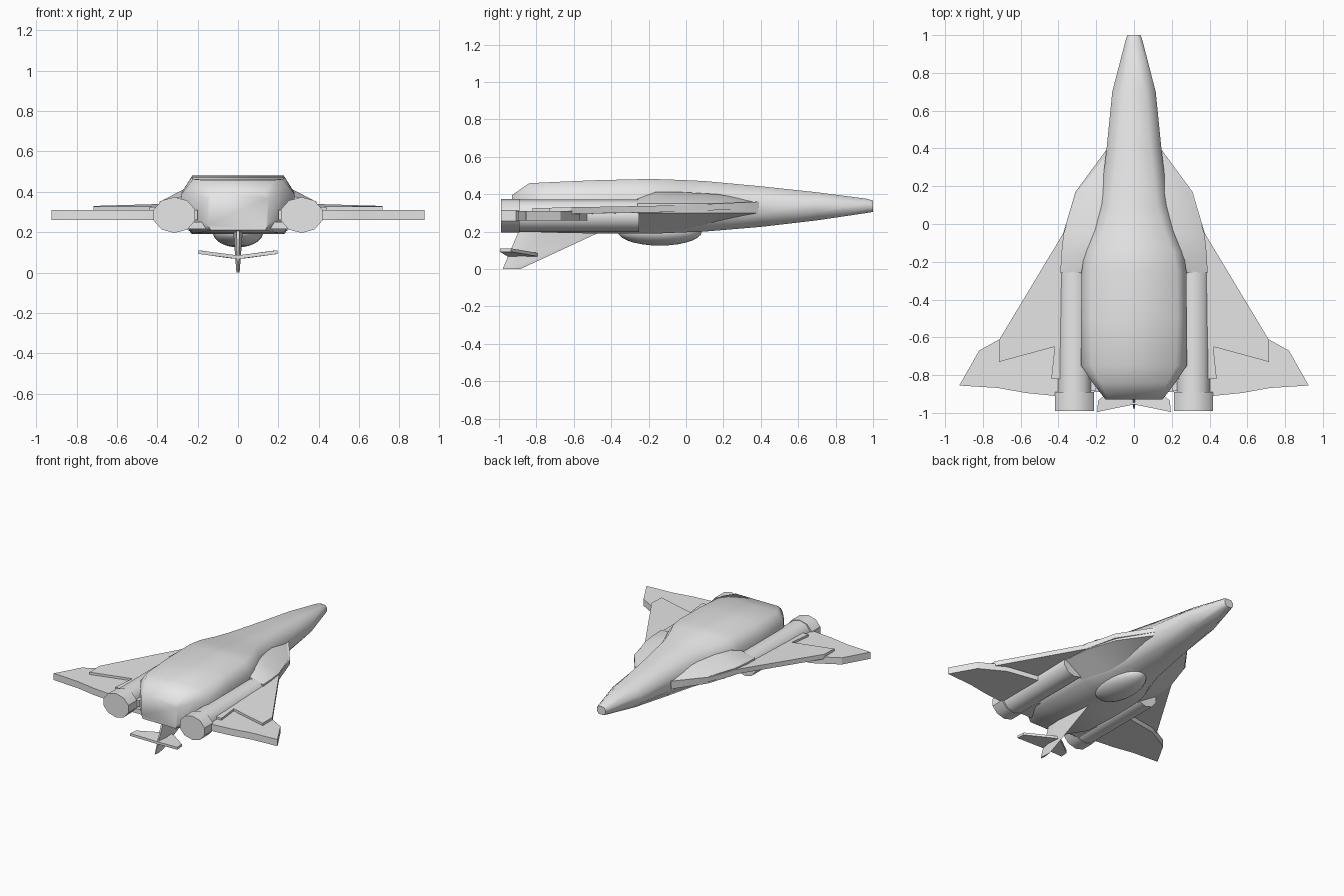
import bpy, bmesh, math
from mathutils import Vector

cube = bpy.data.objects.get("Cube")
if cube:
    bpy.data.objects.remove(cube, do_unlink=True)

grey = bpy.data.materials.new("hull_grey")
grey.use_nodes = True
grey.diffuse_color = (0.8, 0.8, 0.8, 1)
grey.node_tree.nodes["Principled BSDF"].inputs["Base Color"].default_value = (0.8, 0.8, 0.8, 1)


def finish(name, bm, angle=30, mirror=False):
    """Turn a bmesh into a shaded object, optionally mirrored across x."""
    bmesh.ops.recalc_face_normals(bm, faces=bm.faces)
    mesh = bpy.data.meshes.new(name)
    bm.to_mesh(mesh)
    bm.free()
    mesh.materials.append(grey)
    obj = bpy.data.objects.new(name, mesh)
    bpy.context.collection.objects.link(obj)
    bpy.ops.object.select_all(action='DESELECT')
    obj.select_set(True)
    bpy.context.view_layer.objects.active = obj
    bpy.ops.object.shade_smooth_by_angle(angle=math.radians(angle))
    if mirror:
        obj.modifiers.new("mirror", 'MIRROR').use_mirror_merge = False
    return obj


def loft(name, rings, angle=30, mirror=False):
    """Skin a row of equal-length rings and cap both ends."""
    bm = bmesh.new()
    rows = [[bm.verts.new(p) for p in ring] for ring in rings]
    n = len(rows[0])
    for a, b in zip(rows, rows[1:]):
        for i in range(n):
            j = (i + 1) % n
            bm.faces.new((a[i], a[j], b[j], b[i]))
    bm.faces.new(rows[0])
    bm.faces.new(rows[-1])
    return finish(name, bm, angle, mirror)


def plate(name, outline, thick, mirror=False):
    """Slab whose top corners are given; it hangs down by its thickness."""
    low = [Vector(p) - Vector((0, 0, thick)) for p in outline]
    return loft(name, [outline, low], 20, mirror)


# Fuselage: y, half width, top, bottom, flat share of width, upright share of height
def hull_ring(y, w, top, bot, r, s):
    mid, h = (top + bot) / 2, (top - bot) / 2
    quarter = [(w * r, h), (w, h * s), (w, -h * s), (w * r, -h)]
    pts = quarter + [(-x, z) for x, z in reversed(quarter)]
    return [(x, y, mid + z) for x, z in pts]


hull = [
    (1.00, 0.035, 0.365, 0.305, 0.55, 0.40),
    (0.97, 0.045, 0.375, 0.300, 0.55, 0.40),
    (0.70, 0.115, 0.410, 0.260, 0.55, 0.40),
    (0.40, 0.145, 0.442, 0.225, 0.60, 0.40),
    (0.10, 0.180, 0.470, 0.200, 0.68, 0.42),
    (-0.03, 0.215, 0.476, 0.195, 0.74, 0.44),
    (-0.15, 0.262, 0.480, 0.190, 0.80, 0.45),
    (-0.25, 0.277, 0.480, 0.190, 0.82, 0.45),
    (-0.50, 0.280, 0.474, 0.190, 0.82, 0.45),
    (-0.75, 0.280, 0.463, 0.195, 0.80, 0.45),
    (-0.84, 0.220, 0.458, 0.200, 0.80, 0.45),
    (-0.93, 0.150, 0.395, 0.210, 0.90, 0.70),
]
loft("fuselage", [hull_ring(*h) for h in hull], 62)

# Shoulder fairings leading into the engines: y, inner x, outer x, top, bottom
fairing = [
    (0.385, 0.12, 0.148, 0.360, 0.335),
    (0.17, 0.13, 0.300, 0.400, 0.250),
    (-0.05, 0.18, 0.373, 0.412, 0.205),
    (-0.16, 0.22, 0.385, 0.412, 0.200),
    (-0.26, 0.24, 0.390, 0.375, 0.205),
]
loft("intake_fairings",
     [[(a, y, t), (a + 0.3 * (b - a), y, t), (b, y, 0.35), (b, y, 0.30), (a, y, bot)]
      for y, a, b, t, bot in fairing], 40, True)

# Main delta wings
plate("main_wings", [
    (0.10, 0.39, 0.360), (0.148, 0.39, 0.360), (0.31, 0.17, 0.350),
    (0.375, -0.05, 0.340), (0.715, -0.615, 0.330), (0.715, -0.73, 0.327),
    (0.42, -0.65, 0.327), (0.438, -0.82, 0.325), (0.20, -0.82, 0.325)], 0.035, True)

# Lower rear wings with swept tips
plate("rear_wings", [
    (0.22, -0.50, 0.31), (0.64, -0.57, 0.31), (0.82, -0.67, 0.31),
    (0.925, -0.855, 0.31), (0.72, -0.868, 0.31), (0.57, -0.895, 0.31),
    (0.42, -0.91, 0.31), (0.20, -0.88, 0.31)], 0.05, True)


# Engine pods and their slightly larger nozzles
def pod_ring(y, rx, rz, cx=0.315, cz=0.285, sides=10):
    turn = [math.tau * (i + 0.5) / sides for i in range(sides)]
    return [(cx + rx * math.cos(a), y, cz + rz * math.sin(a)) for a in turn]


loft("engine_pods", [pod_ring(-0.25, 0.092, 0.086), pod_ring(-0.92, 0.092, 0.086)], 40, True)
loft("engine_nozzles", [pod_ring(-0.89, 0.108, 0.089), pod_ring(-0.99, 0.108, 0.089)], 40, True)

# Brackets joining the pods to the fuselage
plate("engine_brackets", [(0.14, -0.70, 0.25), (0.26, -0.70, 0.25),
                          (0.26, -0.89, 0.25), (0.14, -0.89, 0.25)], 0.035, True)

# Belly dome
bm = bmesh.new()
bmesh.ops.create_uvsphere(bm, u_segments=24, v_segments=14, radius=1)
bmesh.ops.scale(bm, vec=(0.125, 0.225, 0.075), verts=bm.verts)
bmesh.ops.translate(bm, vec=(0, -0.14, 0.2), verts=bm.verts)
finish("belly_dome", bm, 60)


# Ventral fin with a diamond-like section, thinner toward the tip
def fin_ring(z, front, back, half):
    knee = back + 0.3 * (front - back)
    return [(0, front, z), (half, knee, z), (0.3 * half, back, z),
            (-0.3 * half, back, z), (-half, knee, z)]


loft("ventral_fin", [fin_ring(0.225, -0.40, -0.885, 0.025),
                     fin_ring(0, -0.885, -0.98, 0.008)], 20)

# Swept tail planes on the fin
plate("tail_planes", [(0, -0.79, 0.085), (0.05, -0.82, 0.09), (0.19, -0.935, 0.11),
                      (0.195, -0.995, 0.11), (0, -0.955, 0.085)], 0.018, True)
